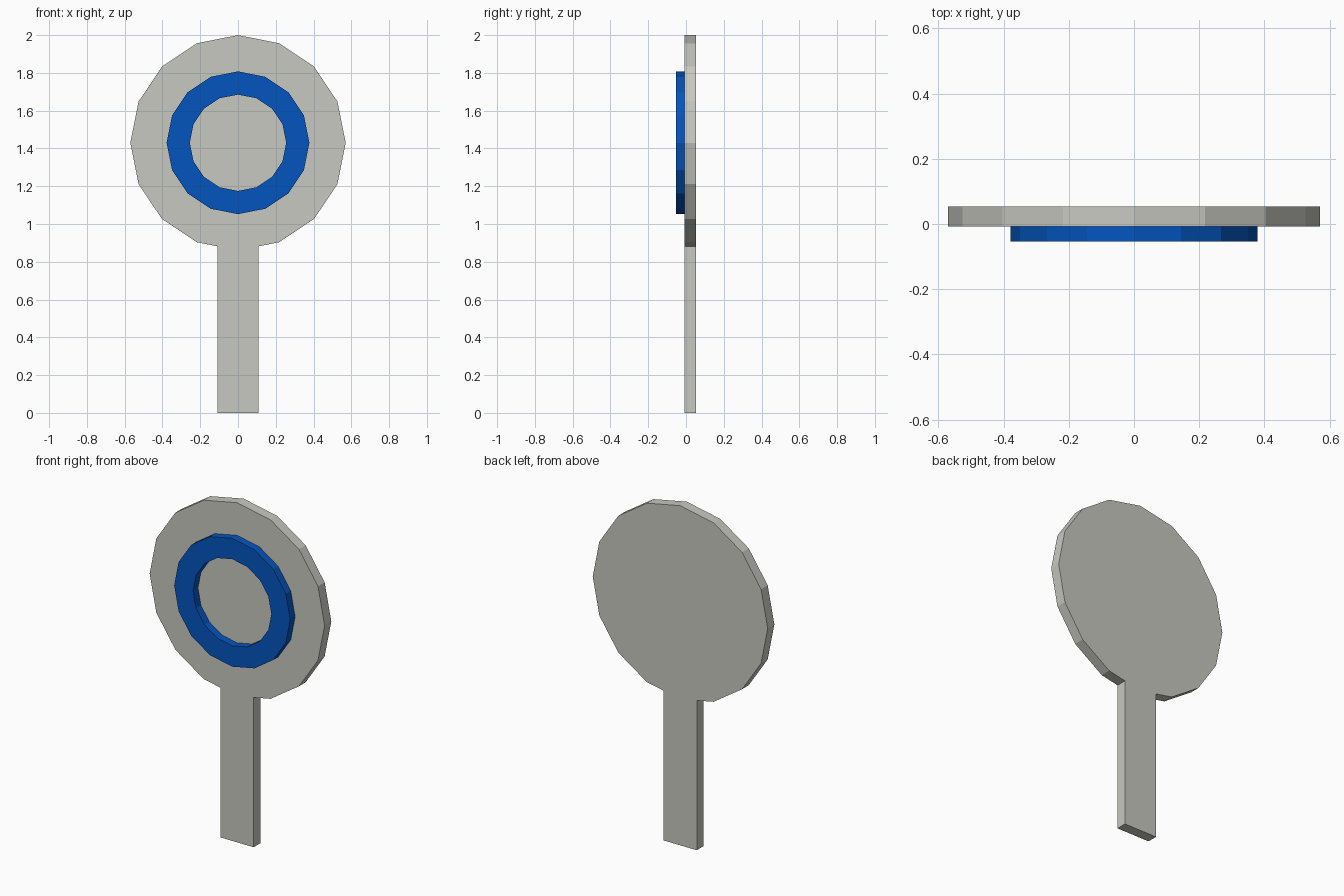
import bpy, bmesh, math

if "Cube" in bpy.data.objects:
    bpy.data.objects.remove(bpy.data.objects["Cube"])

CENTRE_Z = 1.43
SIDES = 16


def material(name, rgb):
    m = bpy.data.materials.new(name)
    m.diffuse_color = (*rgb, 1)
    m.use_nodes = True
    m.node_tree.nodes["Principled BSDF"].inputs["Base Color"].default_value = m.diffuse_color
    return m


def circle(radius):
    """Points (x, z) of the 16-sided circle, starting at the bottom corner."""
    pts = []
    for i in range(SIDES):
        a = -math.pi / 2 + 2 * math.pi * i / SIDES
        pts.append((radius * math.cos(a), CENTRE_Z + radius * math.sin(a)))
    return pts


def finish(name, bm, mat):
    bmesh.ops.recalc_face_normals(bm, faces=bm.faces[:])
    mesh = bpy.data.meshes.new(name)
    bm.to_mesh(mesh)
    bm.free()
    mesh.materials.append(mat)
    ob = bpy.data.objects.new(name, mesh)
    bpy.context.collection.objects.link(ob)


def extrude_back(bm, faces, depth):
    res = bmesh.ops.extrude_face_region(bm, geom=faces, use_keep_orig=True)
    verts = [v for v in res["geom"] if isinstance(v, bmesh.types.BMVert)]
    bmesh.ops.translate(bm, verts=verts, vec=(0, depth, 0))


grey = material("light grey", (0.578, 0.578, 0.533))
blue = material("blue", (0.001, 0.091, 0.515))

# Paddle: disc and handle as one flat outline
disc = circle(0.57)
half = 0.108
(x0, z0), (x1, z1) = disc[0], disc[1]
neck_z = z0 + (z1 - z0) * half / x1
outline = [(-half, 0), (half, 0), (half, neck_z)] + disc[1:] + [(-half, neck_z)]
bm = bmesh.new()
face = bm.faces.new([bm.verts.new((x, -0.008, z)) for x, z in outline])
extrude_back(bm, [face], 0.062)
finish("paddle", bm, grey)

# Raised ring on the front
bm = bmesh.new()
outer = [bm.verts.new((x, -0.054, z)) for x, z in circle(0.378)]
inner = [bm.verts.new((x, -0.054, z)) for x, z in circle(0.255)]
faces = []
for i in range(SIDES):
    j = (i + 1) % SIDES
    faces.append(bm.faces.new((outer[i], outer[j], inner[j], inner[i])))
extrude_back(bm, faces, 0.046)
finish("front_ring", bm, blue)
